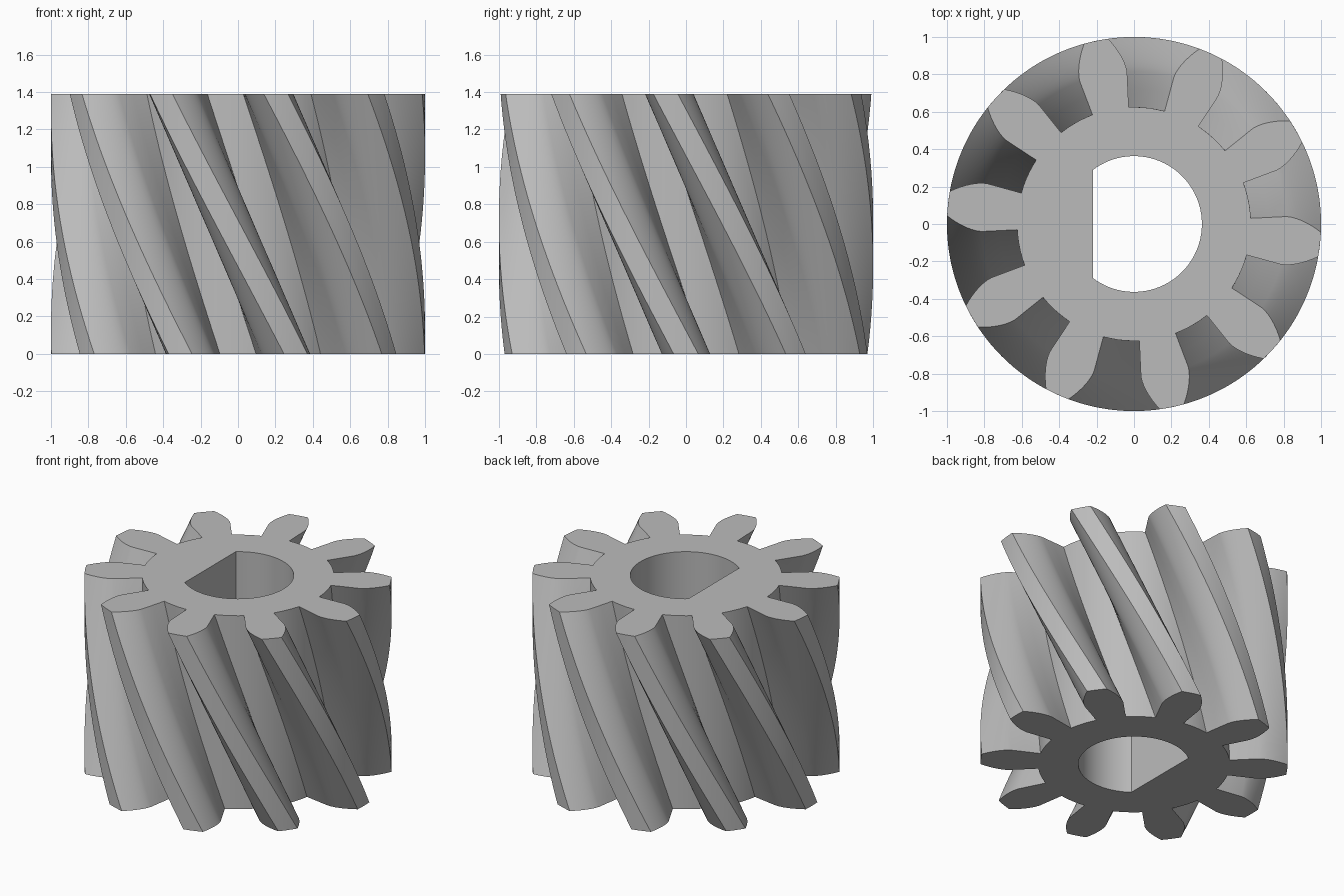
import bpy, bmesh
from math import sin, cos, tan, acos, asin, radians, pi

cube = bpy.data.objects.get("Cube")
if cube:
    bpy.data.objects.remove(cube, do_unlink=True)

TEETH, HEIGHT, LAYERS = 10, 1.39, 36
R_ROOT, R_BASE, R_TIP = 0.625, 0.815, 1.0
HALF_BASE = radians(9.1)      # half the tooth angle below the base circle
TWIST = radians(-42.3)        # turn of the teeth from bottom to top
R_BORE, FLAT_X = 0.363, -0.22


def half_angle(r):
    """Radial flank below the base circle, involute above it."""
    if r <= R_BASE:
        return HALF_BASE
    phi = acos(R_BASE / r)
    return HALF_BASE - (tan(phi) - phi)


def tooth_outline(centre):
    """Root, flank, tip, flank, then the floor of the next gap."""
    radii = [R_ROOT, 0.72, R_BASE]
    radii += [R_BASE + (R_TIP - R_BASE) * i / 7 for i in range(1, 8)]
    points = [(r, centre - half_angle(r)) for r in radii]
    points += [(R_TIP, centre + half_angle(R_TIP) * k) for k in (-0.33, 0.33)]
    points += [(r, centre + half_angle(r)) for r in reversed(radii)]
    gap = 2 * pi / TEETH - 2 * HALF_BASE
    points += [(R_ROOT, centre + HALF_BASE + gap * i / 5) for i in range(1, 5)]
    return points


def wall(bm, outline, twist, layers):
    """Sweep a polar outline upward with a twist; return its end loops."""
    rings = []
    for k in range(layers + 1):
        t = k / layers
        rings.append([bm.verts.new((r * cos(a + twist * t), r * sin(a + twist * t),
                                    HEIGHT * t)) for r, a in outline])
    n = len(outline)
    for low, high in zip(rings, rings[1:]):
        for i in range(n):
            j = (i + 1) % n
            bm.faces.new((low[i], low[j], high[j], high[i]))
    return rings[0], rings[-1]


def loop_edges(bm, ring):
    return [bm.edges.get((ring[i - 1], ring[i])) for i in range(len(ring))]


bm = bmesh.new()

# Helical teeth
gear = [p for i in range(TEETH) for p in tooth_outline(2 * pi * i / TEETH)]
gear_ends = wall(bm, gear, TWIST, LAYERS)

# D-shaped bore
end = pi - acos(-FLAT_X / R_BORE)
bore = [(R_BORE, -end + 2 * end * i / 64) for i in range(65)]
bore_ends = wall(bm, bore, 0, 1)

# Flat end faces around the bore
for outer, inner in zip(gear_ends, bore_ends):
    bmesh.ops.triangle_fill(bm, use_beauty=True,
                            edges=loop_edges(bm, outer) + loop_edges(bm, inner))
bmesh.ops.recalc_face_normals(bm, faces=bm.faces)

mesh = bpy.data.meshes.new("helical_pinion")
bm.to_mesh(mesh)
bm.free()
pinion = bpy.data.objects.new("helical_pinion", mesh)
bpy.context.collection.objects.link(pinion)

# Plain grey metal
grey = bpy.data.materials.new("light_grey")
grey.use_nodes = True
colour = (0.5, 0.5, 0.5, 1)
grey.diffuse_color = colour
grey.node_tree.nodes["Principled BSDF"].inputs["Base Color"].default_value = colour
mesh.materials.append(grey)

bpy.ops.object.select_all(action='DESELECT')
pinion.select_set(True)
bpy.context.view_layer.objects.active = pinion
bpy.ops.object.shade_smooth_by_angle(angle=radians(30))
